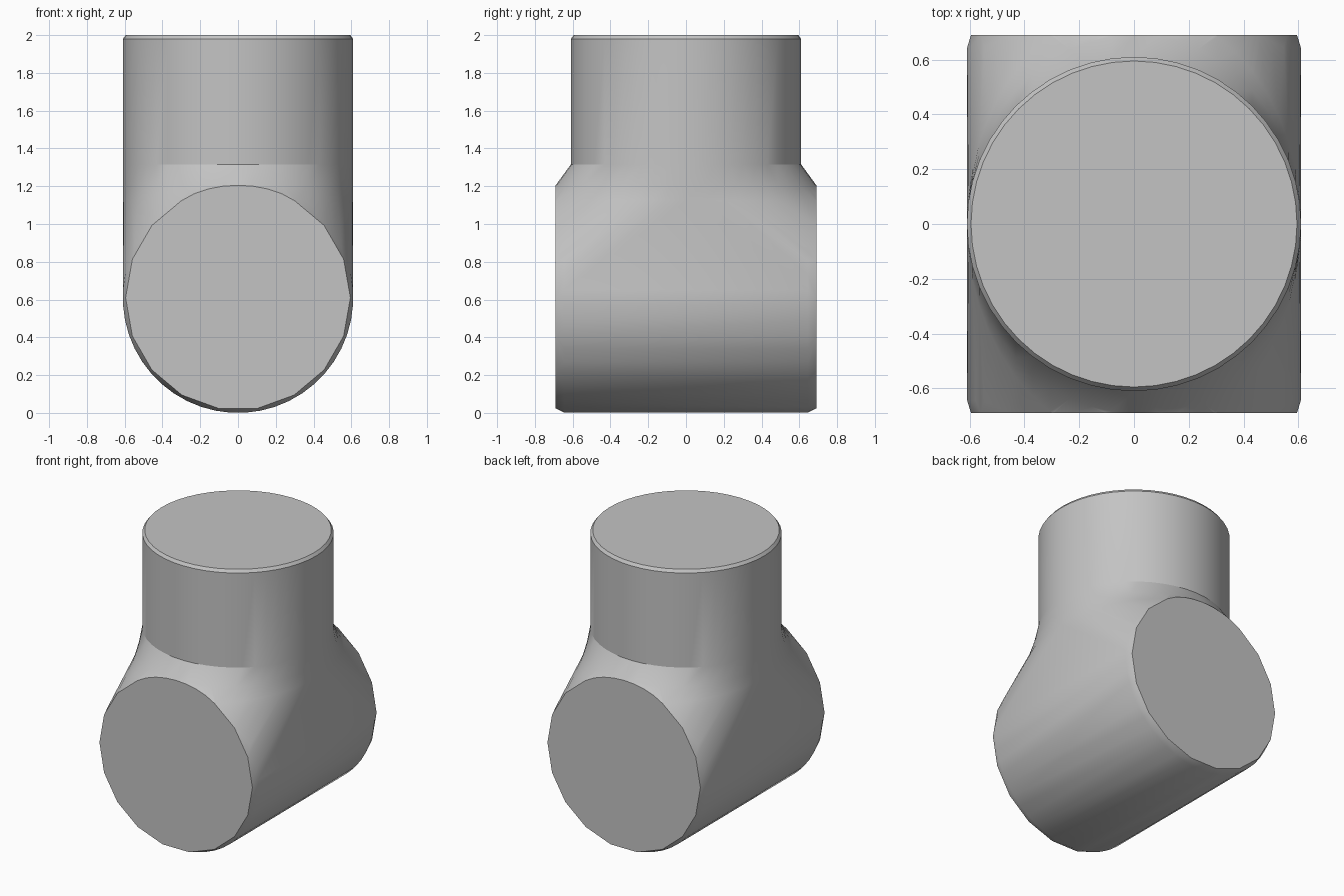
import bpy, bmesh, math

if "Cube" in bpy.data.objects:
    bpy.data.objects.remove(bpy.data.objects["Cube"])

R = 0.61          # pipe radius
END = 0.69        # half length of the horizontal pipe
SEAM = 1.125      # height of the shoulder ridge
RIDGE_Y = 0.79    # ridge ellipse radius along y (clipped by the pipe ends)
SEG = 48


def ellipse(rx, ry, z):
    pts = []
    for i in range(SEG):
        a = math.tau * i / SEG
        pts.append((rx * math.cos(a), ry * math.sin(a), z))
    return pts


def end_ring(r, y, sides):
    # flat edge at the top
    pts = []
    for i in range(sides):
        a = math.pi / 2 + math.tau * (i + 0.5) / sides
        pts.append((r * math.cos(a), y, R + r * math.sin(a)))
    return pts


def make_object(name, bm, mat):
    bmesh.ops.recalc_face_normals(bm, faces=bm.faces[:])
    me = bpy.data.meshes.new(name)
    bm.to_mesh(me)
    bm.free()
    me.materials.append(mat)
    ob = bpy.data.objects.new(name, me)
    bpy.context.collection.objects.link(ob)
    return ob


grey = bpy.data.materials.new("plain grey")
grey.diffuse_color = (0.55, 0.55, 0.55, 1)
grey.use_nodes = True
grey.node_tree.nodes["Principled BSDF"].inputs["Base Color"].default_value = grey.diffuse_color

# Horizontal pipe with bevelled ends, hulled up to the shoulder ridge
bm = bmesh.new()
points = []
for s in (-1, 1):
    points += end_ring(0.595, s * END, 18) + end_ring(R, s * 0.645, SEG)
    x = R * math.sqrt(1 - (END / RIDGE_Y) ** 2)
    points += [(x, s * END, SEAM), (-x, s * END, SEAM)]
points += [p for p in ellipse(R, RIDGE_Y, SEAM) if abs(p[1]) < END]
for p in points:
    bm.verts.new(p)
hull = bmesh.ops.convex_hull(bm, input=bm.verts[:])
loose = [v for v in bm.verts if not v.link_faces]
bmesh.ops.delete(bm, geom=loose, context='VERTS')
bmesh.ops.dissolve_limit(bm, angle_limit=0.005, verts=bm.verts[:], edges=bm.edges[:])
body = make_object("tee_pipe", bm, grey)

# Vertical neck with flared collar, lofted through elliptical rings
bm = bmesh.new()
sections = [(0.4, 0.4, 0.8), (R, RIDGE_Y, SEAM), (R, 0.69, 1.205),
            (R, R, 1.315), (R, R, 1.98), (0.595, 0.595, 2.0)]
rings = [[bm.verts.new(p) for p in ellipse(*s)] for s in sections]
for lo, hi in zip(rings, rings[1:]):
    for i in range(SEG):
        j = (i + 1) % SEG
        bm.faces.new((lo[i], lo[j], hi[j], hi[i]))
bm.faces.new(rings[0][::-1])
bm.faces.new(rings[-1])
# trim the collar flush with the pipe ends
for s in (-1, 1):
    cut = bmesh.ops.bisect_plane(bm, geom=bm.verts[:] + bm.edges[:] + bm.faces[:],
                                 plane_co=(0, s * END, 0), plane_no=(0, s, 0),
                                 clear_outer=True)
    edges = [e for e in bm.edges if e.is_boundary]
    if edges:
        bmesh.ops.holes_fill(bm, edges=edges, sides=0)
neck = make_object("neck", bm, grey)

# Join the two into one clean shell
bpy.context.view_layer.objects.active = body
body.select_set(True)
mod = body.modifiers.new("join neck", 'BOOLEAN')
mod.operation = 'UNION'
mod.solver = 'EXACT'
mod.object = neck
bpy.ops.object.modifier_apply(modifier=mod.name)
bpy.data.objects.remove(neck, do_unlink=True)
bpy.ops.object.shade_smooth_by_angle(angle=math.radians(20))
